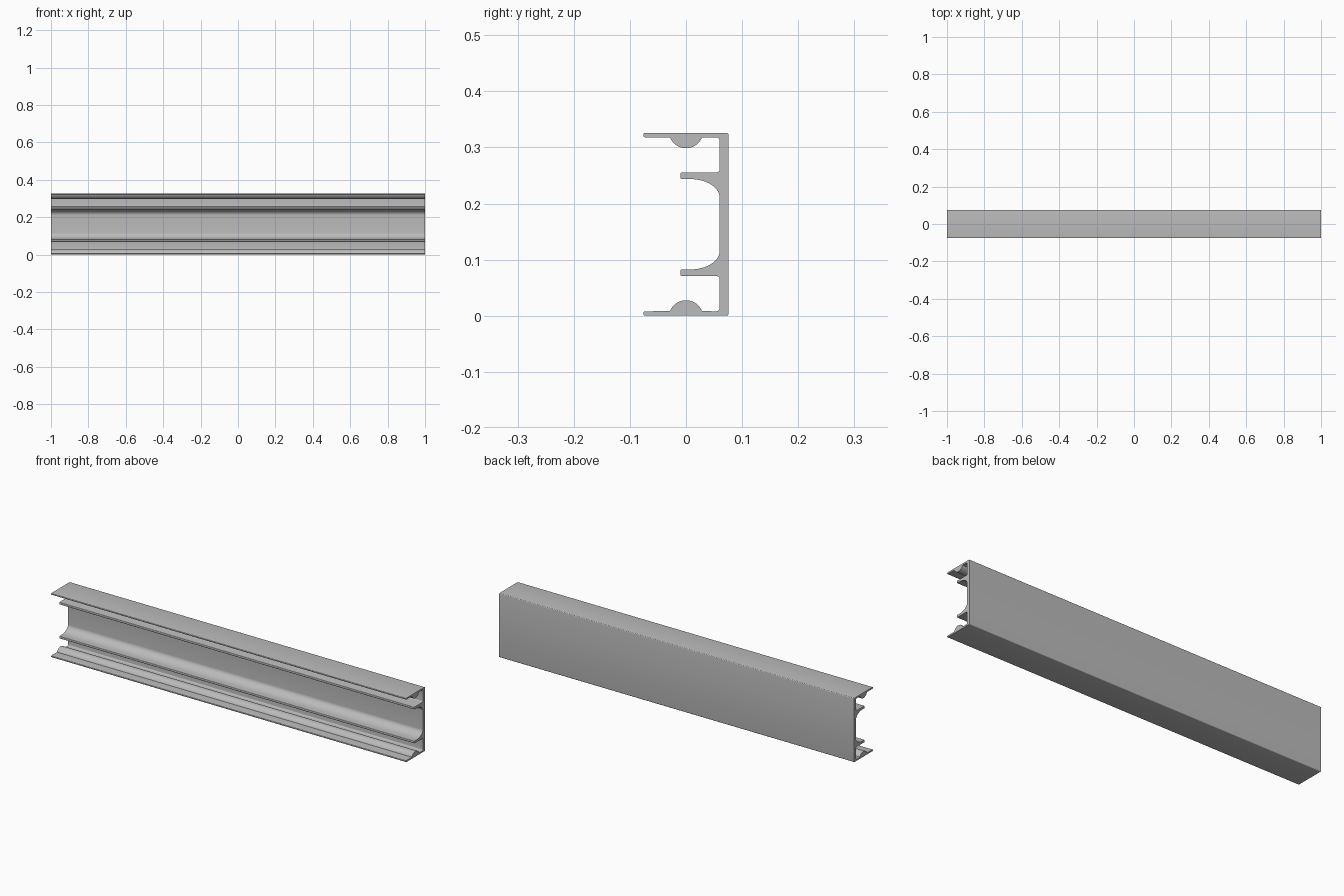
import bpy
import bmesh
from math import cos, sin, radians

cube = bpy.data.objects.get("Cube")
if cube:
    bpy.data.objects.remove(cube, do_unlink=True)

HEIGHT = 0.326
LENGTH = 2.0


def arc(y, z, ry, rz, start, end, steps=5):
    """Points (y, z) along an elliptical arc."""
    angles = [radians(start + (end - start) * i / steps) for i in range(steps + 1)]
    return [(y + ry * cos(a), z + rz * sin(a)) for a in angles]


def corner(y, z, r, start, end):
    return arc(y, z, r, r, start, end)


# Lower half of the cross-section, from the outer back corner to the inner wall
half = (
    corner(0.072, 0.004, 0.004, 0, -90)                  # outer back corner
    + corner(-0.0725, 0.0035, 0.0035, -90, -180)         # flange lip
    + corner(-0.0725, 0.0045, 0.0035, 180, 90)
    + arc(0, -0.0031, 0.0306, 0.0306, 158.7, 21.3, 20)   # rounded bead
    + corner(0.054, 0.014, 0.006, -90, 0)                # flange fillet
    + corner(0.055, 0.0655, 0.005, 0, 90)                # rib underside fillet
    + corner(-0.007, 0.0735, 0.003, -90, -180)           # rib tip
    + corner(-0.007, 0.0795, 0.003, 180, 90)
    + arc(0.008, 0.1155, 0.052, 0.033, -90, 0, 16)       # broad cove to the wall
)
profile = half + [(y, HEIGHT - z) for y, z in reversed(half)]

# Extrude the section along the length
bm = bmesh.new()
end_face = bm.faces.new([bm.verts.new((-LENGTH / 2, y, z)) for y, z in profile])
extruded = bmesh.ops.extrude_face_region(bm, geom=[end_face], use_keep_orig=True)
moved = [v for v in extruded["geom"] if isinstance(v, bmesh.types.BMVert)]
bmesh.ops.translate(bm, verts=moved, vec=(LENGTH, 0, 0))
bmesh.ops.recalc_face_normals(bm, faces=bm.faces)

mesh = bpy.data.meshes.new("channel_rail")
bm.to_mesh(mesh)
bm.free()
rail = bpy.data.objects.new("channel_rail", mesh)
bpy.context.collection.objects.link(rail)

# Plain grey metal
grey = bpy.data.materials.new("plain_grey")
grey.use_nodes = True
colour = (0.5, 0.5, 0.5, 1)
grey.diffuse_color = colour
grey.node_tree.nodes["Principled BSDF"].inputs["Base Color"].default_value = colour
mesh.materials.append(grey)

# Smooth curves, crisp edges
bpy.ops.object.select_all(action="DESELECT")
rail.select_set(True)
bpy.context.view_layer.objects.active = rail
bpy.ops.object.shade_smooth_by_angle(angle=radians(30))
